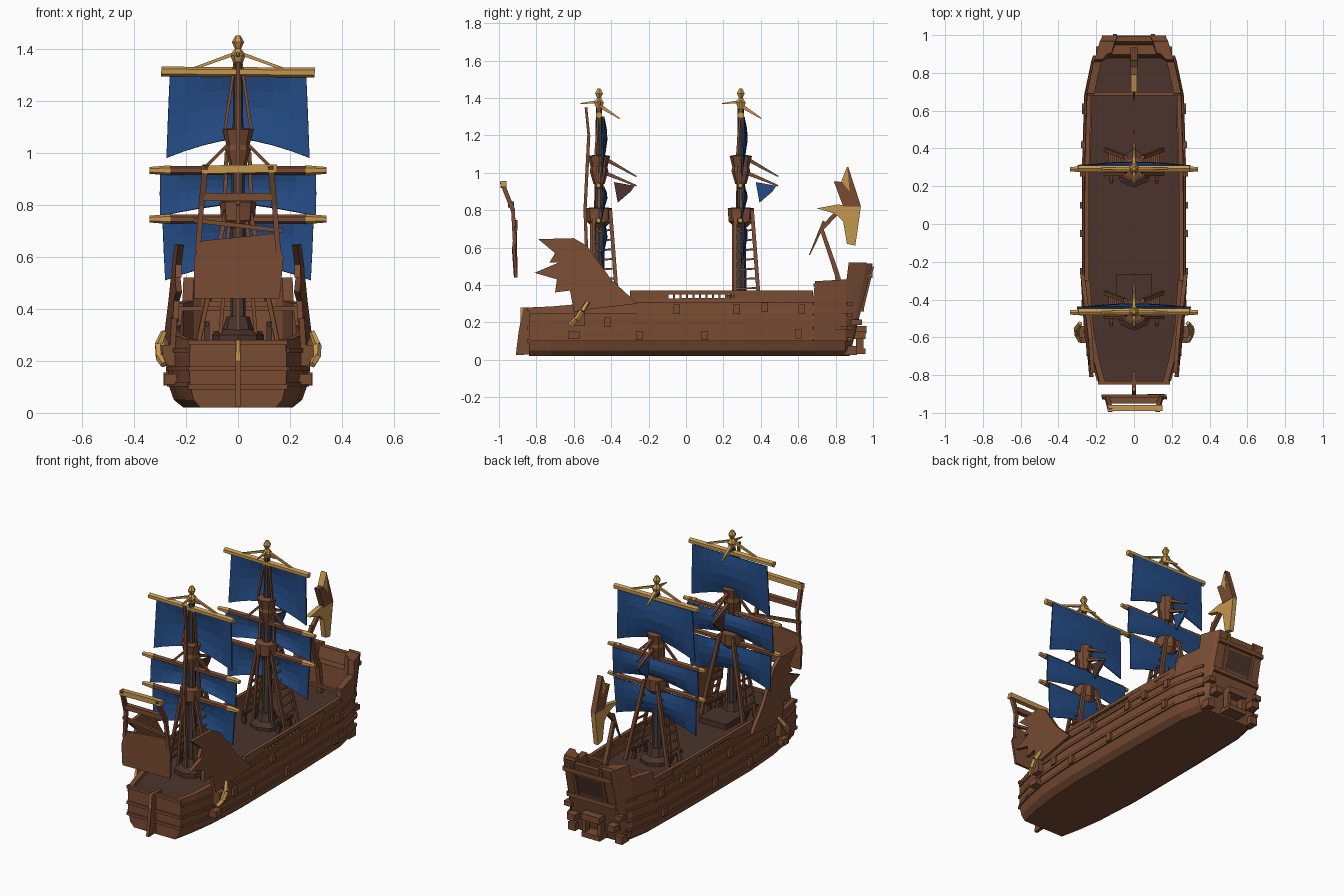
import bpy, bmesh, math
from mathutils import Vector

if "Cube" in bpy.data.objects:
    bpy.data.objects.remove(bpy.data.objects["Cube"])

def material(name, r, g, b):
    m = bpy.data.materials.new(name)
    m.diffuse_color = (*[(c / 255) ** 2.2 for c in (r, g, b)], 1)
    m.use_nodes = True
    m.node_tree.nodes["Principled BSDF"].inputs["Base Color"].default_value = m.diffuse_color
    return m

BROWN = material("hull brown", 120, 77, 54)
DARK = material("deck dark brown", 76, 55, 48)
MAST = material("mast grey brown", 72, 62, 60)
BLUE = material("sail blue", 40, 76, 130)
GOLD = material("spar gold", 196, 150, 80)

def build(name, verts, faces, mats, rule=None):
    me = bpy.data.meshes.new(name)
    me.from_pydata([tuple(v) for v in verts], [], faces)
    for m in mats:
        me.materials.append(m)
    bm = bmesh.new()
    bm.from_mesh(me)
    bmesh.ops.recalc_face_normals(bm, faces=bm.faces)
    if rule:
        for f in bm.faces:
            f.material_index = rule(f)
    bm.to_mesh(me)
    bm.free()
    ob = bpy.data.objects.new(name, me)
    bpy.context.collection.objects.link(ob)
    return ob

def bars(name, items, mat, sides=4, mirror=False):
    """Tapered straight bars: (start, end, radius, end radius)."""
    verts, faces = [], []
    for it in items:
        for s in ((1, -1) if mirror else (1,)):
            p, q = (Vector((v[0] * s, v[1], v[2])) for v in it[:2])
            d = (q - p).normalized()
            u = d.cross(Vector((0, 0, 1)) if abs(d.z) < .9 else Vector((0, 1, 0))).normalized()
            w = d.cross(u)
            n = len(verts)
            for c, r in ((p, it[2]), (q, it[-1])):
                for i in range(sides):
                    a = 2 * math.pi * (i + .5) / sides
                    verts.append(c + (u * math.cos(a) + w * math.sin(a)) * r)
            faces += [(n + i, n + (i + 1) % sides, n + sides + (i + 1) % sides, n + sides + i) for i in range(sides)]
            faces += [tuple(range(n, n + sides)), tuple(range(n + sides, n + 2 * sides))]
    return build(name, verts, faces, [mat])

def boxes(name, items, mat, mirror=False):
    """Boxes: (centre, size)."""
    verts, faces = [], []
    for c, d in items:
        for s in ((1, -1) if mirror else (1,)):
            n = len(verts)
            verts += [(c[0] * s + i * d[0] / 2, c[1] + j * d[1] / 2, c[2] + k * d[2] / 2)
                      for i in (-1, 1) for j in (-1, 1) for k in (-1, 1)]
            faces += [tuple(n + i for i in f) for f in
                      ((0, 1, 3, 2), (4, 5, 7, 6), (0, 1, 5, 4), (2, 3, 7, 6), (0, 2, 6, 4), (1, 3, 7, 5))]
    return build(name, verts, faces, [mat])

def plate(name, outline, mat, thick, xf=lambda y, z: 0):
    """Upright plate from a (y, z) outline."""
    n = len(outline)
    verts = [(xf(y, z) + s * thick / 2, y, z) for s in (-1, 1) for y, z in outline]
    faces = [tuple(range(n)), tuple(range(n, 2 * n))]
    faces += [(i, (i + 1) % n, n + (i + 1) % n, n + i) for i in range(n)]
    return build(name, verts, faces, [mat])

def lathe(name, profile, y, mat, sides=8):
    verts = [(r * math.cos(2 * math.pi * i / sides), y + r * math.sin(2 * math.pi * i / sides), z)
             for r, z in profile for i in range(sides)]
    faces = [(k * sides + i, k * sides + (i + 1) % sides, (k + 1) * sides + (i + 1) % sides, (k + 1) * sides + i)
             for k in range(len(profile) - 1) for i in range(sides)]
    faces += [tuple(range(sides)), tuple(range(len(verts) - sides, len(verts)))]
    return build(name, verts, faces, [mat])

# Hull: stations of y, half width, wall top, deck height, wall thickness
ST = [(-.84, .185, .28, .262, .03), (-.72, .218, .285, .262, .03), (-.55, .25, .30, .27, .03),
      (-.3, .268, .32, .28, .03), (0, .268, .33, .28, .03), (.3, .267, .33, .28, .03), (.68, .256, .335, .28, .03),
      (.69, .255, .42, .28, .04), (.86, .218, .43, .28, .04), (.87, .214, .52, .28, .04), (.9, .205, .52, .28, .06),
      (.905, .203, .52, .43, .08), (.965, .185, .52, .43, .08), (.97, .183, .515, .5, .08), (1.0, .168, .515, .5, .08)]

def half_width(y):
    for a, b in zip(ST, ST[1:]):
        if y <= b[0]:
            return a[1] + (b[1] - a[1]) * (y - a[0]) / (b[0] - a[0])
    return ST[-1][1]

verts, faces = [], []
for y, w, top, deck, wall in ST:
    half = [(.78 * w, .02), (.92 * w, .05), (w, .11), (1.01 * w, .22), (.98 * w, top), (.98 * w - wall, top), (.98 * w - wall, deck)]
    for x, z in half + [(-x, z) for x, z in reversed(half)]:
        verts.append((x, y - (.52 - z) * .25 * max(0, (y - .85) / .15), z))
for k in range(len(ST) - 1):
    faces += [(k * 14 + i, k * 14 + (i + 1) % 14, k * 14 + 14 + (i + 1) % 14, k * 14 + 14 + i) for i in range(14)]
faces += [tuple(range(14)), tuple(range(len(verts) - 14, len(verts)))]
build("hull", verts, faces, [BROWN, DARK],
      lambda f: int(f.normal.z > .9 and f.calc_center_median().z < .3 and abs(f.calc_center_median().x) < .01))

# Planking strakes, rails and balusters along the sides
ys = [-.83, -.72, -.55, -.3, 0, .3, .68, .86, .89]
strakes = [((half_width(a) * k, a, z), (half_width(b) * k, b, z), .012)
           for z, k in ((.11, .99), (.17, 1), (.24, 1), (.3, .985)) for a, b in zip(ys, ys[1:])
           if not (z == .3 and a < -.56)]
bars("side_strakes", strakes, BROWN, mirror=True)
rail = [-.3, 0, .3, .68]
bars("side_rail", [((half_width(a) - .018, a, .36), (half_width(b) - .018, b, .36), .016)
                   for a, b in zip(rail, rail[1:])], BROWN, mirror=True)
bars("balusters", [((half_width(y) - .018, y, .32), (half_width(y) - .018, y, .36), .008)
                   for y in [-.1 + .035 * i for i in range(11)]], BROWN, mirror=True)
boxes("side_bulwarks", [((.249, (a + b) / 2, .34), (.018, b - a, .04)) for a, b in ((-.3, -.1), (.26, .5))] +
      [((.241, .59, .34), (.018, .18, .04))], BROWN, True)
boxes("side_ports", [((half_width(y) + .003, y, z), (.03, .035, .05))
                     for y, z in ((-.42, .2), (-.05, .27), (.1, .13), (.27, .27), (.42, .28), (.62, .27), (.6, .14), (-.25, .13))],
      BROWN, mirror=True)

# Stem blade, bow post and bow trim
plate("stem_blade", [(-.8, .03), (-.91, .025), (-.895, .15), (-.87, .28), (-.78, .28)], BROWN, .02)
boxes("bow_post", [((0, -.875, .215), (.016, .02, .13))], GOLD)
bars("bow_trim", [((-.19, -.84, z), (.19, -.84, z), .013) for z in (.1, .17, .27)], BROWN)

# Curved gold anchors
bars("anchors", [((.285, -.525, .31), (.305, -.555, .26), .012, .016), ((.305, -.555, .26), (.302, -.585, .215), .016),
                 ((.302, -.585, .215), (.285, -.62, .185), .016, .013)], GOLD, 5, True)
boxes("anchor_blocks", [((.265, -.57, .22), (.05, .06, .08)), ((.255, -.6, .13), (.06, .06, .04))], BROWN, True)

# Jagged wing panels at the front sides
wing = [(-.26, .30), (-.4, .43), (-.53, .61), (-.6, .65), (-.79, .645), (-.7, .57), (-.73, .52), (-.68, .52),
        (-.81, .465), (-.69, .43), (-.7, .36), (-.62, .37), (-.6, .26)]
for s in (1, -1):
    plate("wing_panel", wing, BROWN, .022, lambda y, z: s * (.27 + .07 * (y + .3) - .05 * (z - .3)))

# Floating front gallery: panel, ladder frame and gold beam
build("gallery_panel", [(x, y + d, z) for d in (0, .015) for x, y, z in
      ((-.17, -.92, .44), (.16, -.915, .44), (.175, -.93, .6), (.14, -.92, .69), (-.15, -.92, .66), (-.17, -.93, .58))],
      [(0, 1, 2, 3, 4, 5), (6, 7, 8, 9, 10, 11)] + [(i, (i + 1) % 6, 6 + (i + 1) % 6, 6 + i) for i in range(6)], [BROWN])
bars("gallery_posts", [((.155, -.915, .62), (.14, -.925, .8), .014), ((.14, -.925, .8), (.125, -.985, .95), .016)],
     BROWN, mirror=True)
bars("gallery_beams", [((-.13, -.935, .83), (.13, -.935, .83), .022), ((-.17, -.91, .74), (.17, -.91, .7), .012)], BROWN)
bars("gallery_top_beam", [((-.14, -.975, .935), (.15, -.975, .94), .022)], GOLD)

# Stern: cross beam, sloping transom frame and window, knobs and lower box
bars("stern_cross_beam", [((-.25, .69, .4), (.25, .69, .4), .012)], BROWN)
bars("transom_frame", [((-.17, .985, .45), (.17, .985, .45), .018), ((-.17, .94, .27), (.17, .94, .27), .018),
                       ((-.1, .94, .27), (-.1, .995, .5), .014), ((.1, .94, .27), (.1, .995, .5), .014)], BROWN)
build("transom_window", [(x, y, z) for y, z in ((.95, .3), (.98, .42)) for x in (-.085, .085)], [(0, 1, 3, 2)], [DARK])
boxes("stern_box", [((0, .92, .16), (.13, .09, .04)), ((0, .91, .045), (.13, .1, .03))], BROWN)
boxes("stern_knobs", [((.055, .93, .1), (.025, .04, .1)), ((.14, .91, .13), (.05, .1, .04)),
                      ((.165, .88, .05), (.05, .07, .05)), ((.175, .9, .2), (.05, .08, .03))], BROWN, True)

# Stern ornament on a bent stalk
bars("ornament_stalk", [((0, .83, .28), (0, .81, .45), .02), ((0, .81, .45), (0, .725, .7), .018, .014),
                        ((0, .725, .7), (0, .81, .79), .016), ((0, .66, .56), (0, .74, .74), .004, .014)], BROWN)
plate("ornament_middle", [(.79, .955), (.84, .95), (.866, 1.035), (.91, .9), (.935, .82), (.84, .82)], BROWN, .035)
plate("ornament_tip", [(.862, 1.033), (.83, .955), (.875, .9)], GOLD, .04)
plate("ornament_lower", [(.7, .81), (.81, .83), (.935, .82), (.92, .71), (.905, .61), (.86, .62), (.84, .74), (.8, .78)],
      GOLD, .03)

# Sails: sheets with arched lower edges and a slight billow
def sail(name, y, top, bottom, wt, wb, arch):
    nx, nz = 8, 4
    v = []
    for j in range(nz + 1):
        t = j / nz
        for i in range(nx + 1):
            u = 2 * i / nx - 1
            z = top + (bottom + arch * (1 - abs(u) ** 1.5) - top) * t
            v.append((u * (wt + (wb - wt) * t), y + .02 + .022 * math.sin(math.pi * t) * (1 - u * u) - .01 * t, z))
    f = [(j * 9 + i, j * 9 + i + 1, j * 9 + i + 10, j * 9 + i + 9) for j in range(nz) for i in range(nx)]
    ob = build(name, v, f, [BLUE])
    ob.modifiers.new("thickness", "SOLIDIFY").thickness = .008

# Two identical masts with rigging
for label, y, flag in (("fore", -.465, DARK), ("main", .293, BLUE)):
    lathe(label + "_mast", [(.03, .27), (.028, .75), (.022, 1.0), (.016, 1.38)], y, MAST)
    lathe(label + "_mast_foot", [(.1, .27), (.1, .3), (.06, .32), (.045, .37)], y, DARK)
    bars(label + "_mast_bitts", [((.12, y - .06, .27), (.12, y - .05, .35), .014), ((.12, y + .06, .27), (.12, y + .05, .35), .014),
                                 ((.12, y - .08, .34), (.12, y + .08, .34), .01)], DARK, mirror=True)
    lathe(label + "_lower_top", [(.035, .71), (.065, .74), (.07, .81), (.04, .815)], y, BROWN)
    lathe(label + "_crows_nest", [(.03, .94), (.05, 1.01), (.045, 1.03), (.06, 1.09), (.03, 1.095)], y, BROWN)
    lathe(label + "_finial", [(.016, 1.34), (.03, 1.375), (.012, 1.4), (.024, 1.425), (.01, 1.45)], y, GOLD, 6)
    sail(label + "_top_sail", y, 1.3, .98, .262, .275, .075)
    sail(label + "_middle_sail", y, .925, .755, .3, .3, .05)
    sail(label + "_lower_sail", y, .735, .51, .29, .28, .07)
    bars(label + "_top_yard", [((-.295, y, 1.312), (.295, y, 1.308), .019)], GOLD, 6)
    bars(label + "_lower_yards", [((-.3, y, z), (.3, y, z), .017) for z in (.932, .745)], BROWN, 6)
    bars(label + "_yard_tips", [((.26, y - .003, z), (.34, y - .003, z), .02, .013) for z in (.932, .745)], GOLD, 6, True)
    bars(label + "_top_stays", [((0, y, 1.385), (.18, y, 1.32), .01, .007)], GOLD, 4, True)
    bars(label + "_top_spikes", [((0, y, 1.38), (0, y - .1, 1.37), .013, .003), ((0, y, 1.36), (0, y + .11, 1.29), .016, .004)], GOLD)
    bars(label + "_nest_spikes", [((0, y + .04, 1.07), (0, y + .2, .98), .015, .005),
                                  ((0, y + .03, 1.0), (0, y + .2, .93), .015, .006)], BROWN)
    # Ladder shrouds either side and stays above
    lo, hi = Vector((.15, y - .03, .28)), Vector((.045, y - .03, .78))
    lo2, hi2 = Vector((.15, y + .1, .28)), Vector((.045, y + .06, .8))
    bars(label + "_shrouds", [(lo, hi, .012), (lo2, hi2, .014), ((.05, y, .8), (.045, y, 1.0), .01),
                              ((.07, y - .04, .28), (.03, y - .04, .78), .01),
                              ((.04, y - .01, 1.03), (.13, y - .01, .94), .009),
                              ((.05, y - .02, 1.09), (.01, y, 1.36), .008)], BROWN, 4, True)
    bars(label + "_rungs", [(lo.lerp(hi, t / 10), lo2.lerp(hi2, t / 10), .007) for t in range(2, 10)], BROWN, 4, True)
    plate(label + "_pennant", [(y + .08, .95), (y + .19, .93), (y + .17, .9), (y + .1, .84)], flag, .012)

# Long rope on the fore mast and the hatch behind it
bars("fore_backstay", [((0, -.535, 1.35), (0, -.52, 1.2), .01), ((0, -.52, 1.2), (0, -.54, .8), .012), ((0, -.54, .8), (0, -.52, .3), .012)], BROWN)
boxes("deck_hatch", [((0, -.35, .295), (.19, .17, .04))], DARK)
